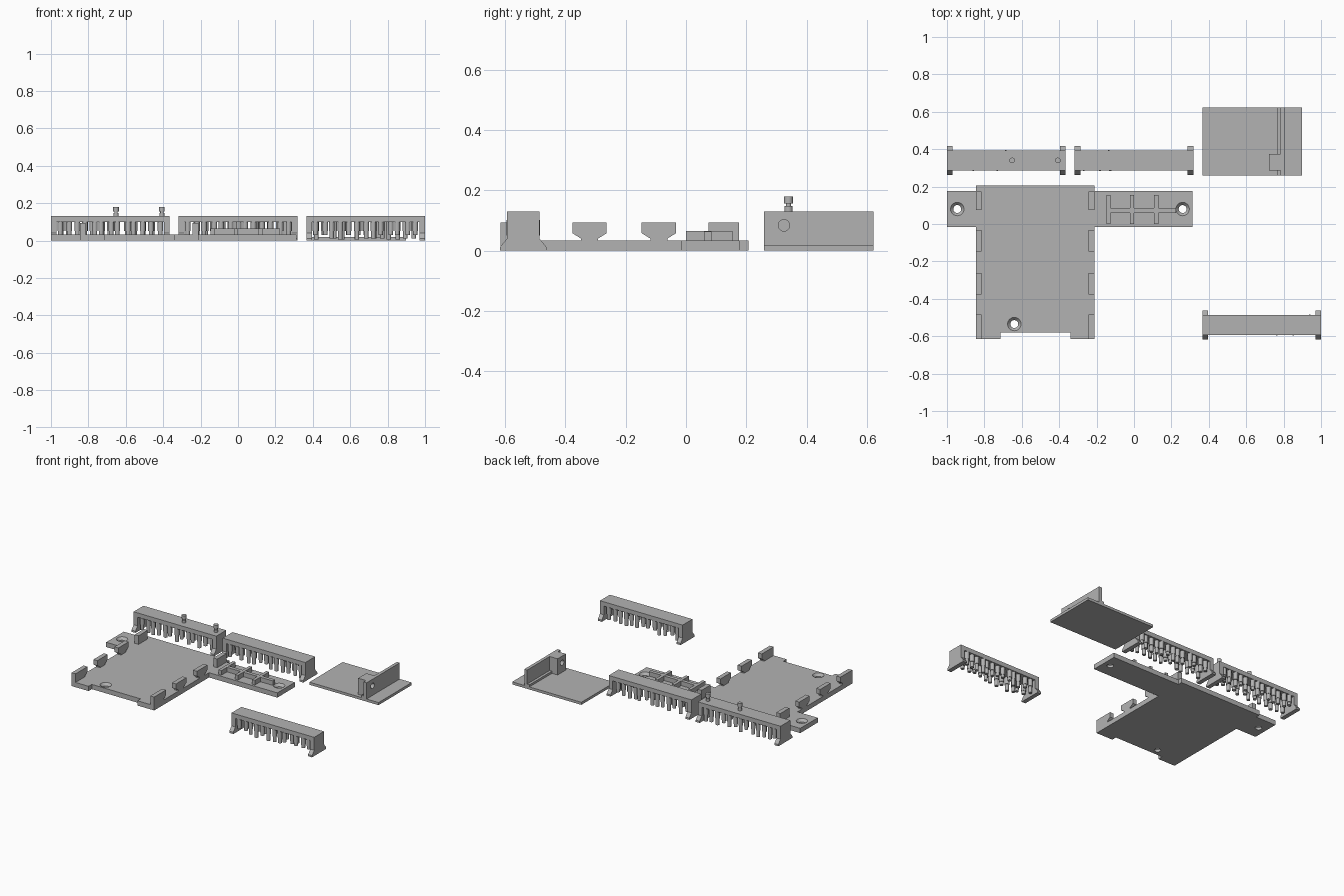
import bpy, bmesh, math, random
from mathutils import Matrix

cube = bpy.data.objects.get("Cube")
if cube:
    bpy.data.objects.remove(cube)
random.seed(4)

grey = bpy.data.materials.new("plain grey")
grey.use_nodes = True
GREY = (0.45, 0.45, 0.45, 1)
grey.diffuse_color = GREY
grey.node_tree.nodes["Principled BSDF"].inputs["Base Color"].default_value = GREY


def finish(bm, name):
    bmesh.ops.recalc_face_normals(bm, faces=bm.faces)
    mesh = bpy.data.meshes.new(name)
    bm.to_mesh(mesh)
    bm.free()
    mesh.materials.append(grey)
    ob = bpy.data.objects.new(name, mesh)
    bpy.context.scene.collection.objects.link(ob)
    return ob


def box(bm, x0, x1, y0, y1, z0, z1):
    m = Matrix.Translation(((x0 + x1) / 2, (y0 + y1) / 2, (z0 + z1) / 2))
    m = m @ Matrix.Diagonal((x1 - x0, y1 - y0, z1 - z0, 1))
    bmesh.ops.create_cube(bm, size=1, matrix=m)


def prism(bm, points, axis, a, b):
    """Extrude a closed profile along x (profile in y, z) or z (profile in x, y)."""
    def place(p, t):
        return (t, *p) if axis == "x" else (*p, t)
    face = bm.faces.new([bm.verts.new(place(p, a)) for p in points])
    new = bmesh.ops.extrude_face_region(bm, geom=[face])["geom"]
    shift = (b - a, 0, 0) if axis == "x" else (0, 0, b - a)
    bmesh.ops.translate(bm, vec=shift, verts=[v for v in new if isinstance(v, bmesh.types.BMVert)])


def rod(bm, x, y, z0, z1, r0, r1=None, sides=16):
    bmesh.ops.create_cone(bm, cap_ends=True, segments=sides, radius1=r0,
                          radius2=r0 if r1 is None else r1, depth=z1 - z0,
                          matrix=Matrix.Translation((x, y, (z0 + z1) / 2)))


def cut(ob, cutter):
    cutter.hide_render = True
    cutter.hide_viewport = True
    mod = ob.modifiers.new("holes", "BOOLEAN")
    mod.operation = "DIFFERENCE"
    mod.solver = "EXACT"
    mod.object = cutter


def smooth(ob):
    bpy.ops.object.select_all(action="DESELECT")
    ob.select_set(True)
    bpy.context.view_layer.objects.active = ob
    bpy.ops.object.shade_smooth_by_angle(angle=math.radians(40))


# Base plate: main tray with side arms and a front notch
T = 0.033
LEFT, RIGHT = -0.845, -0.212
FRONT, BACK = -0.615, 0.207
bm = bmesh.new()
prism(bm, [(LEFT, FRONT), (-0.715, FRONT), (-0.715, -0.58), (-0.34, -0.58),
           (-0.34, FRONT), (RIGHT, FRONT), (RIGHT, -0.015), (0.312, -0.015),
           (0.312, 0.177), (RIGHT, 0.177), (RIGHT, BACK), (LEFT, BACK),
           (LEFT, 0.177), (-1, 0.177), (-1, -0.015), (LEFT, -0.015)], "z", 0, T)
plate = finish(bm, "base_plate")

# Countersunk screw holes
for i, (x, y) in enumerate([(-0.945, 0.08), (0.26, 0.08), (-0.64, -0.535)]):
    bm = bmesh.new()
    profile = [(0.021, -0.02), (0.021, 0.016), (0.036, T), (0.036, 0.06)]
    rings = []
    for r, z in profile:
        rings.append([bm.verts.new((x + r * math.cos(k * math.tau / 24),
                                    y + r * math.sin(k * math.tau / 24), z)) for k in range(24)])
    for lo, hi in zip(rings, rings[1:]):
        for k in range(24):
            bm.faces.new((lo[k], lo[k - 1], hi[k - 1], hi[k]))
    bm.faces.new(rings[0])
    bm.faces.new(rings[-1])
    cut(plate, finish(bm, f"screw_hole_cutter_{i}"))

# Clips along both sides of the tray
H = 0.093
bm = bmesh.new()
for x0 in (LEFT, RIGHT - 0.03):
    for y in (-0.32, -0.09):
        half = [(0.028, T - 0.003), (0.028, 0.04), (0.057, 0.058), (0.057, H)]
        prism(bm, [(y + a, z) for a, z in half] + [(y - a, z) for a, z in reversed(half)],
              "x", x0, x0 + 0.03)
    prism(bm, [(FRONT, 0.03), (-0.51, 0.03), (-0.51, 0.04), (-0.485, 0.058),
               (-0.485, H), (FRONT, H)], "x", x0, x0 + 0.03)
    box(bm, x0, x0 + 0.03, 0.075, 0.175, 0.03, H)
finish(bm, "side_clips")

# Ribs on the long arm
bm = bmesh.new()
for x in (-0.148, -0.022, 0.108):
    box(bm, x, x + 0.022, 0, 0.155, 0.03, 0.065)
box(bm, -0.14, 0.225, 0.06, 0.085, 0.03, 0.064)
finish(bm, "arm_ribs")


# Pin strips: a bridge-shaped cover, flared feet and hanging pins
def pin_strip(name, x0, yc):
    x1 = x0 + 0.634
    w = 0.054
    bm = bmesh.new()
    box(bm, x0, x1, yc - w, yc + w, 0.1, 0.13)
    for a in (x0, x1 - 0.03):
        box(bm, a, a + 0.03, yc - w, yc + w, 0, 0.1)
        for s in (-1, 1):
            prism(bm, [(yc + s * w, 0), (yc + s * 0.077, 0), (yc + s * 0.077, 0.012),
                       (yc + s * w, 0.04)], "x", a, a + 0.03)
    finish(bm, name + "_cover")
    bm = bmesh.new()
    count = 13
    for row in (-1, 1):
        for i in range(count):
            x = x0 + 0.055 + (i + random.uniform(-0.2, 0.2)) * 0.524 / (count - 1)
            y = yc + row * random.uniform(0.03, 0.041)
            end = random.choice((0.005, 0.012, 0.03))
            rod(bm, x, y, 0.05, 0.102, 0.015)
            rod(bm, x, y, end, 0.05, 0.012)
    smooth(finish(bm, name + "_pins"))


pin_strip("rear_right_strip", -1, 0.339)
pin_strip("rear_left_strip", -0.317, 0.339)
pin_strip("front_left_strip", 0.366, -0.54)

# Two locating pegs on the rear right strip
bm = bmesh.new()
for x in (-0.652, -0.407):
    rod(bm, x, 0.34, 0.128, 0.148, 0.014)
    rod(bm, x, 0.34, 0.148, 0.156, 0.009)
    rod(bm, x, 0.34, 0.156, 0.18, 0.015)
smooth(finish(bm, "locating_pegs"))

# Side panel with an upright wall
bm = bmesh.new()
box(bm, 0.367, 0.897, 0.258, 0.622, 0, 0.018)
box(bm, 0.765, 0.805, 0.258, 0.622, 0.016, T)
finish(bm, "panel_floor")
bm = bmesh.new()
prism(bm, [(0.783, 0.258), (0.805, 0.258), (0.805, 0.622), (0.783, 0.622),
           (0.783, 0.375), (0.722, 0.375), (0.722, 0.285), (0.783, 0.285)], "z", 0.016, 0.13)
wall = finish(bm, "panel_wall_with_block")
bm = bmesh.new()
bmesh.ops.create_cone(bm, cap_ends=True, segments=24, radius1=0.019, radius2=0.019, depth=0.3,
                      matrix=Matrix.Translation((0.76, 0.325, 0.084)) @ Matrix.Rotation(math.pi / 2, 4, "Y"))
cut(wall, finish(bm, "wall_hole_cutter"))
